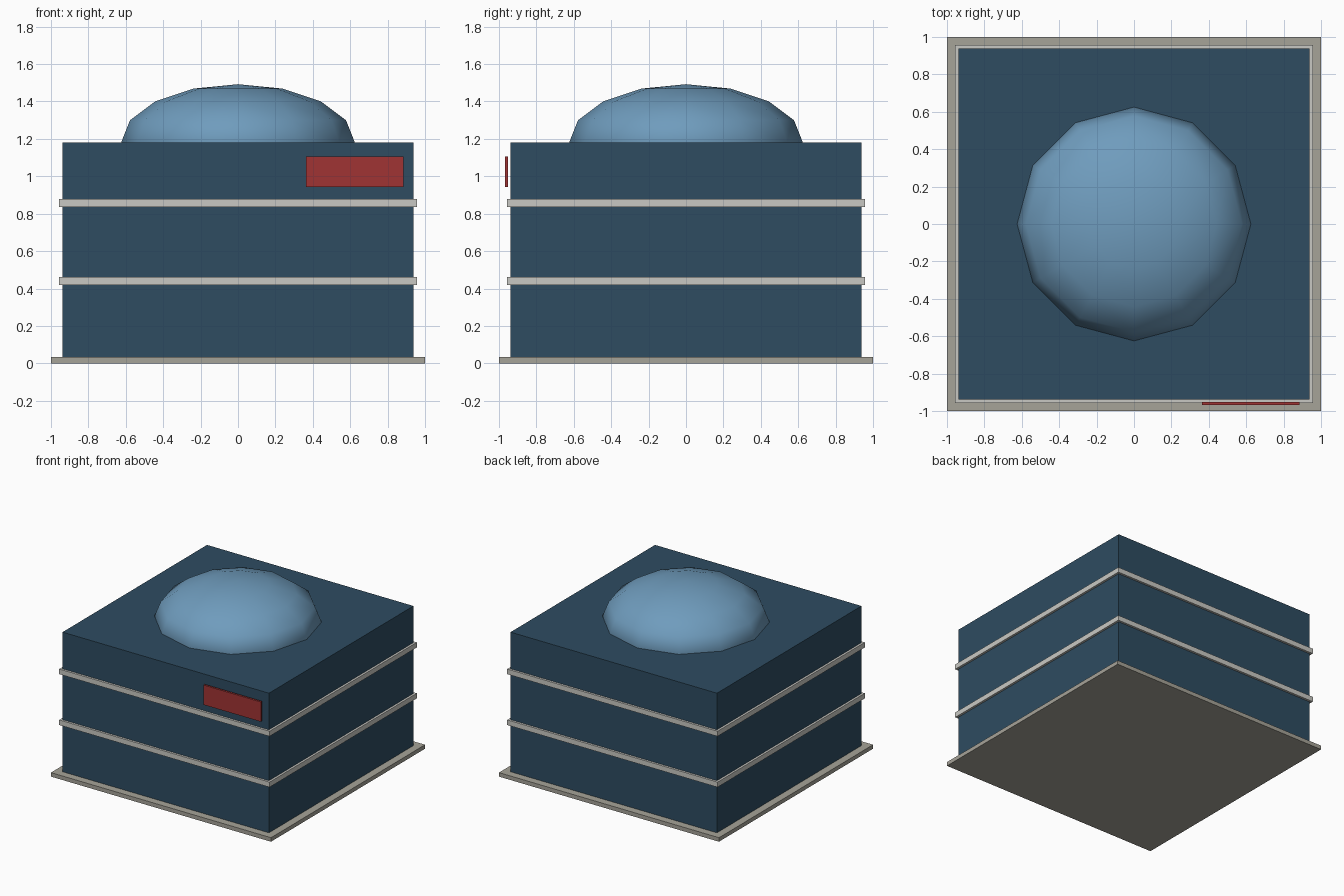
import bpy

default = bpy.data.objects.get("Cube")
if default:
    bpy.data.objects.remove(default, do_unlink=True)


def material(name, hex_code):
    """Flat material from an sRGB hex colour, stored as linear values."""
    channels = [c / 255 for c in bytes.fromhex(hex_code)]
    linear = [c / 12.92 if c < 0.04 else ((c + 0.055) / 1.055) ** 2.4 for c in channels]
    mat = bpy.data.materials.new(name)
    mat.use_nodes = True
    mat.diffuse_color = (*linear, 1)
    shader = next(n for n in mat.node_tree.nodes if n.type == "BSDF_PRINCIPLED")
    shader.inputs["Base Color"].default_value = (*linear, 1)
    return mat


def box(name, low, high, mat):
    """Box spanning two opposite corners."""
    bpy.ops.mesh.primitive_cube_add(size=1)
    obj = bpy.context.object
    obj.name = name
    obj.location = [(a + b) / 2 for a, b in zip(low, high)]
    obj.scale = [b - a for a, b in zip(low, high)]
    bpy.ops.object.transform_apply(location=False, rotation=False, scale=True)
    obj.data.materials.append(mat)
    return obj


def slab(name, half, bottom, top, mat):
    """Square block centred on the vertical axis."""
    return box(name, (-half, -half, bottom), (half, half, top), mat)


wall_blue = material("wall dark blue", "2E4C61")
dome_blue = material("dome light blue", "6F9CBD")
trim_grey = material("trim pale grey", "C9C9C4")
stone_grey = material("plinth stone grey", "A6A398")
sign_red = material("sign red", "A03434")

# Plinth and main block
ROOF = 1.18
slab("plinth", 1.0, 0, 0.033, stone_grey)
slab("main_block", 0.938, 0.033, ROOF, wall_blue)

# Trim bands around the floors
for label, height in (("lower", 0.44), ("upper", 0.858)):
    slab(label + "_trim_band", 0.956, height - 0.021, height + 0.021, trim_grey)

# Sign plate on the front, toward the model's left
box("sign_plate", (0.363, -0.968, 0.943), (0.885, -0.951, 1.105), sign_red)

# Flattened roof dome, its lower half sunk into the block
bpy.ops.mesh.primitive_uv_sphere_add(segments=12, ring_count=8, radius=0.625,
                                     location=(0, 0, ROOF))
dome = bpy.context.object
dome.name = "roof_dome"
dome.scale.z = 0.5
bpy.ops.object.transform_apply(location=False, rotation=False, scale=True)
dome.data.materials.append(dome_blue)
bpy.ops.object.shade_smooth()
